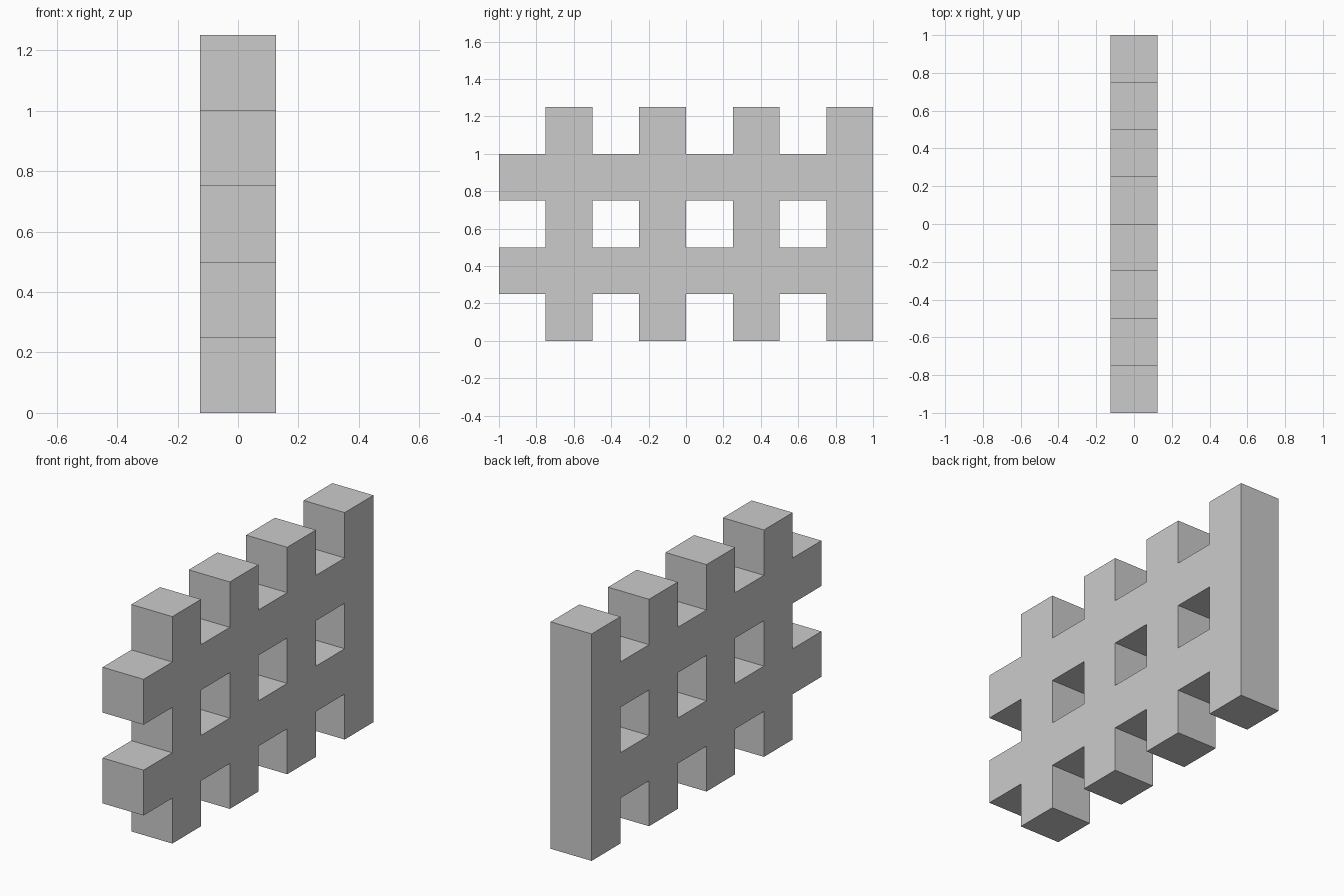
import bpy
import bmesh
from mathutils import Vector

if "Cube" in bpy.data.objects:
    bpy.data.objects.remove(bpy.data.objects["Cube"])

CELL = 0.25          # width of every post, rail and gap
COLUMNS, ROWS = 8, 5
HALF_DEPTH = 0.125

bm = bmesh.new()

# Lattice profile: odd columns are posts, odd rows are rails
verts = {}


def corner(c, r):
    if (c, r) not in verts:
        verts[c, r] = bm.verts.new((-HALF_DEPTH, -1 + c * CELL, r * CELL))
    return verts[c, r]


for c in range(COLUMNS):
    for r in range(ROWS):
        if c % 2 or r % 2:
            bm.faces.new([corner(c, r), corner(c, r + 1),
                          corner(c + 1, r + 1), corner(c + 1, r)])

# Thicken the profile into one solid fence
out = bmesh.ops.extrude_face_region(bm, geom=bm.faces[:])
moved = [g for g in out["geom"] if isinstance(g, bmesh.types.BMVert)]
bmesh.ops.translate(bm, verts=moved, vec=Vector((2 * HALF_DEPTH, 0, 0)))
bmesh.ops.recalc_face_normals(bm, faces=bm.faces[:])

mesh = bpy.data.meshes.new("fence_panel")
bm.to_mesh(mesh)
bm.free()
fence = bpy.data.objects.new("fence_panel", mesh)
bpy.context.collection.objects.link(fence)
